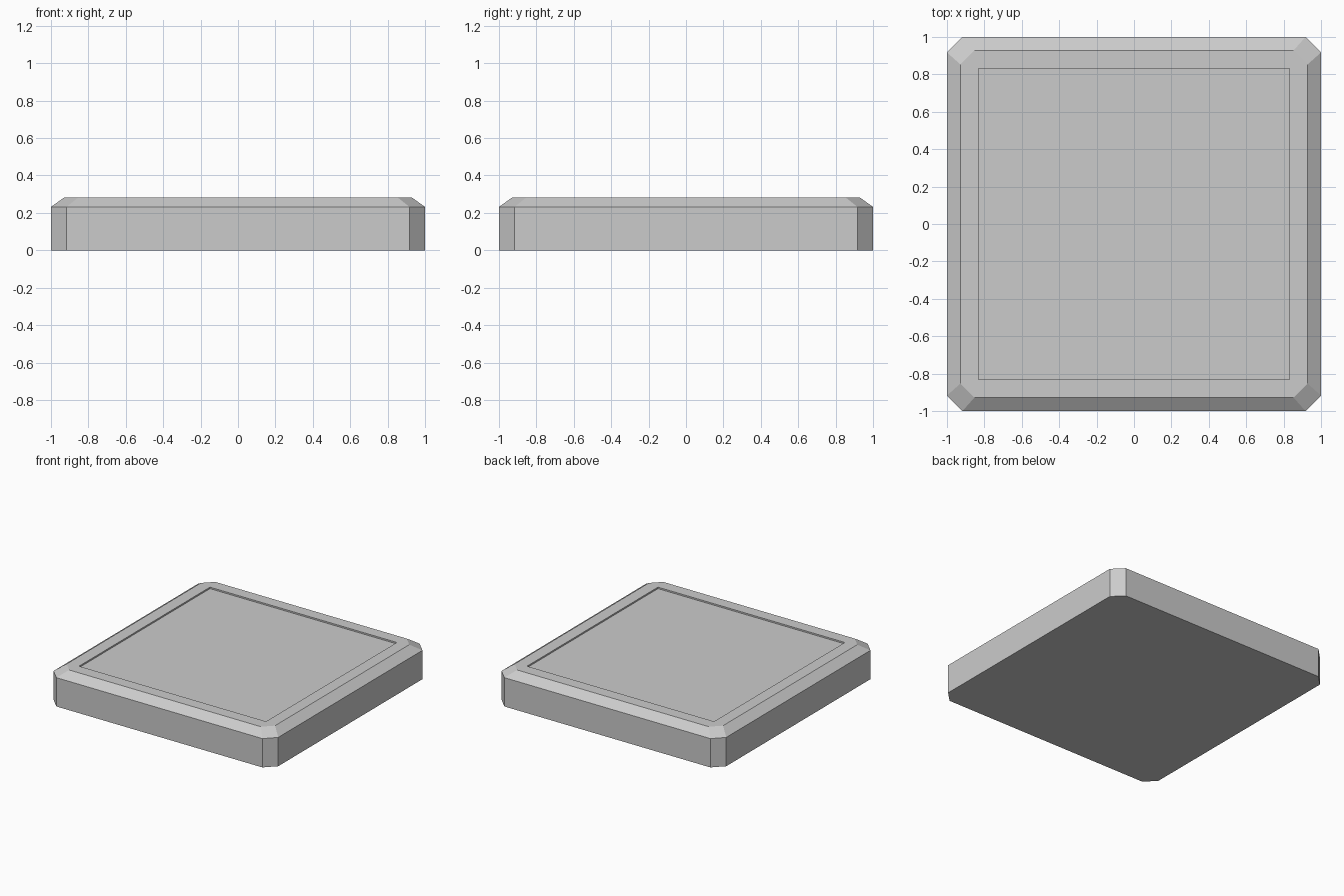
import bpy, bmesh

if "Cube" in bpy.data.objects:
    bpy.data.objects.remove(bpy.data.objects["Cube"])

bm = bmesh.new()


def octagon(half, corner, z):
    """Square ring with cut corners, two vertices per corner."""
    pts = []
    for x, y in ((1, 1), (-1, 1), (-1, -1), (1, -1)):
        pair = [(x * half, y * corner, z), (x * corner, y * half, z)]
        pts += pair if x * y > 0 else pair[::-1]
    return [bm.verts.new(p) for p in pts]


def square(half, z):
    return [bm.verts.new((x * half, y * half, z))
            for x, y in ((1, 1), (-1, 1), (-1, -1), (1, -1))]


def bridge(a, b):
    n = len(a)
    for i in range(n):
        j = (i + 1) % n
        bm.faces.new((a[i], a[j], b[j], b[i]))


# Outer body: base, side walls, sloped top edge
base = octagon(1.0, 0.917, 0.0)
shoulder = octagon(1.0, 0.917, 0.232)
rim = octagon(0.928, 0.853, 0.283)
bm.faces.new(base[::-1])
bridge(base, shoulder)
bridge(shoulder, rim)

# Flat top border around the square recess
lip = square(0.832, 0.283)
for i in range(4):
    a, b, c = rim[2 * i], rim[2 * i + 1], rim[(2 * i + 2) % 8]
    bm.faces.new((a, b, lip[i]))
    bm.faces.new((b, c, lip[(i + 1) % 4], lip[i]))

# Shallow recess
floor = square(0.832, 0.271)
bridge(lip, floor)
bm.faces.new(floor)

bmesh.ops.recalc_face_normals(bm, faces=bm.faces)
mesh = bpy.data.meshes.new("floor_tile")
bm.to_mesh(mesh)
bm.free()
tile = bpy.data.objects.new("floor_tile", mesh)
bpy.context.collection.objects.link(tile)
